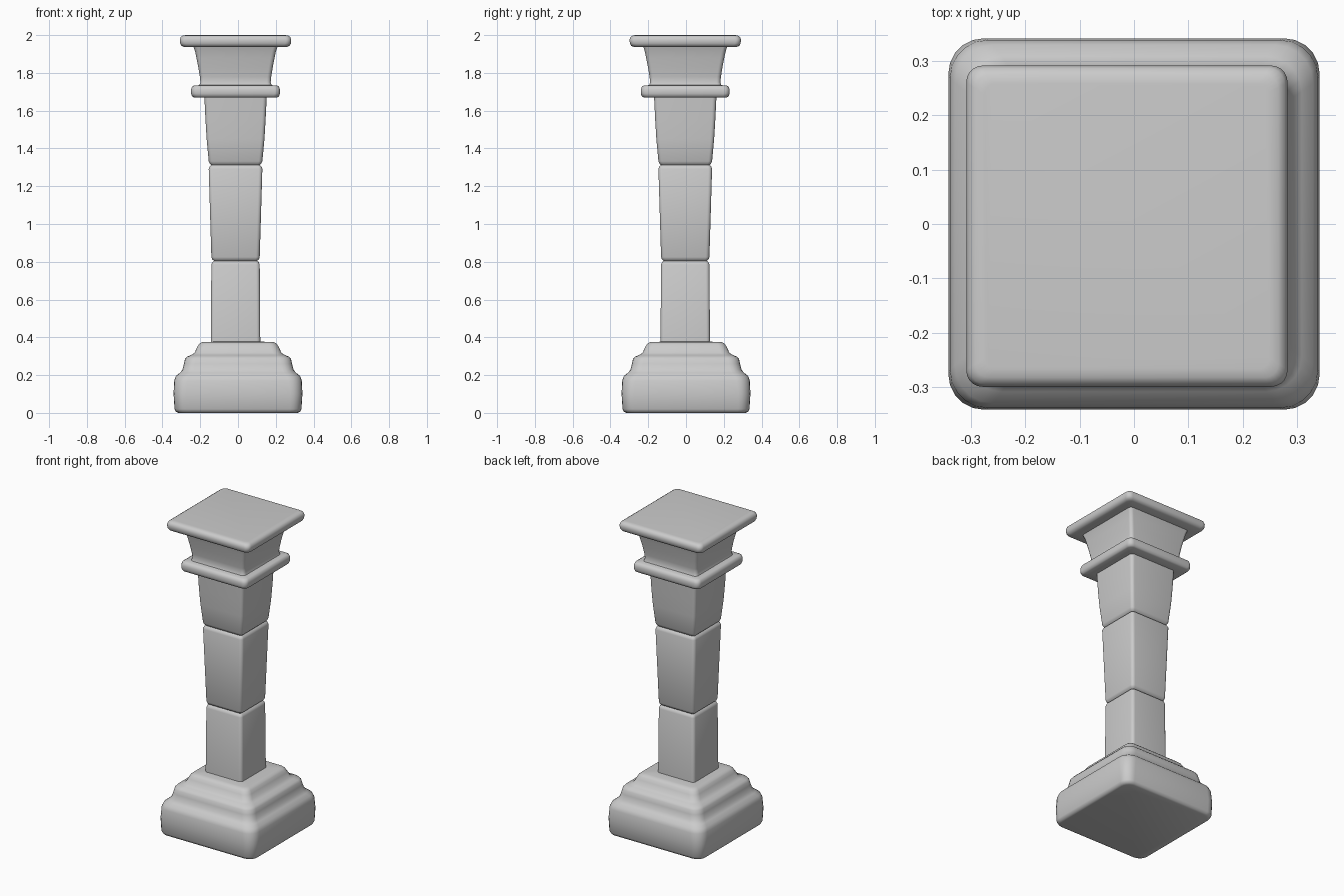
import bpy, bmesh, math

CORNER_STEPS = 5


def ring_points(half, radius, z, cx, cy):
    """Rounded square outline at height z."""
    pts = []
    inner = half - radius
    for k, (sx, sy) in enumerate([(1, 1), (-1, 1), (-1, -1), (1, -1)]):
        for i in range(CORNER_STEPS + 1):
            a = math.pi / 2 * (k + i / CORNER_STEPS)
            pts.append((cx + sx * inner + radius * math.cos(a),
                        cy + sy * inner + radius * math.sin(a), z))
    return pts


def loft(name, profile, center, cap_bottom=False, cap_top=False):
    """Skin a stack of rounded squares given as (z, half width, corner radius)."""
    bm = bmesh.new()
    rings = [[bm.verts.new(p) for p in ring_points(h, r, z, *center)]
             for z, h, r in profile]
    for lower, upper in zip(rings, rings[1:]):
        n = len(lower)
        for i in range(n):
            j = (i + 1) % n
            bm.faces.new((lower[i], lower[j], upper[j], upper[i]))
    if cap_bottom:
        bm.faces.new(rings[0][::-1])
    if cap_top:
        bm.faces.new(rings[-1])
    mesh = bpy.data.meshes.new(name)
    bm.to_mesh(mesh)
    bm.free()
    obj = bpy.data.objects.new(name, mesh)
    bpy.context.collection.objects.link(obj)
    bpy.ops.object.select_all(action='DESELECT')
    obj.select_set(True)
    bpy.context.view_layer.objects.active = obj
    bpy.ops.object.shade_smooth_by_angle(angle=math.radians(50))
    return obj


# The upper pillar sits slightly off the centre of its base
AXIS = (-0.013, -0.004)

# Stepped base with soft shoulders
loft("base", [
    (0.0, 0.315, 0.05), (0.005, 0.328, 0.055), (0.02, 0.336, 0.06),
    (0.10, 0.341, 0.065), (0.17, 0.338, 0.07), (0.195, 0.329, 0.07),
    (0.212, 0.308, 0.065), (0.228, 0.294, 0.06), (0.26, 0.286, 0.06),
    (0.285, 0.281, 0.06), (0.298, 0.270, 0.055), (0.306, 0.248, 0.05),
    (0.318, 0.230, 0.045), (0.345, 0.218, 0.045), (0.362, 0.208, 0.04),
    (0.371, 0.198, 0.035), (0.376, 0.180, 0.03), (0.377, 0.115, 0.02)],
    (0, 0), cap_bottom=True)


# Three shaft blocks with rounded ends meeting in narrow grooves
def shaft_block(name, z0, h0, z1, h1):
    loft(name, [
        (z0, h0 - 0.014, 0.014), (z0 + 0.007, h0 - 0.005, 0.018),
        (z0 + 0.02, h0, 0.02), (z1 - 0.02, h1, 0.02),
        (z1 - 0.007, h1 - 0.005, 0.018), (z1, h1 - 0.014, 0.014)], AXIS)


loft("shaft_lower", [
    (0.374, 0.131, 0.02), (0.785, 0.128, 0.02),
    (0.798, 0.123, 0.018), (0.805, 0.114, 0.014)], AXIS)
shaft_block("shaft_middle", 0.805, 0.128, 1.312, 0.142)
loft("shaft_upper", [
    (1.312, 0.128, 0.014), (1.319, 0.136, 0.018), (1.332, 0.142, 0.02),
    (1.45, 0.153, 0.02), (1.55, 0.159, 0.02), (1.672, 0.165, 0.022)], AXIS)

# Rounded collar
loft("collar", [
    (1.67, 0.16, 0.02), (1.67, 0.220, 0.025), (1.676, 0.230, 0.03),
    (1.69, 0.235, 0.03), (1.712, 0.235, 0.03), (1.727, 0.230, 0.03),
    (1.734, 0.218, 0.025), (1.735, 0.18, 0.02)], AXIS)

# Concave flared neck
loft("flared_neck", [
    (1.733, 0.192, 0.022), (1.75, 0.186, 0.022), (1.78, 0.189, 0.022),
    (1.83, 0.197, 0.022), (1.88, 0.207, 0.022), (1.91, 0.213, 0.022),
    (1.938, 0.222, 0.022)], AXIS)

# Square top slab
loft("top_slab", [
    (1.936, 0.215, 0.02), (1.937, 0.272, 0.025), (1.943, 0.286, 0.03),
    (1.955, 0.293, 0.03), (1.975, 0.295, 0.03), (1.990, 0.290, 0.03),
    (1.998, 0.278, 0.025), (2.0, 0.262, 0.02)], AXIS, cap_top=True)
